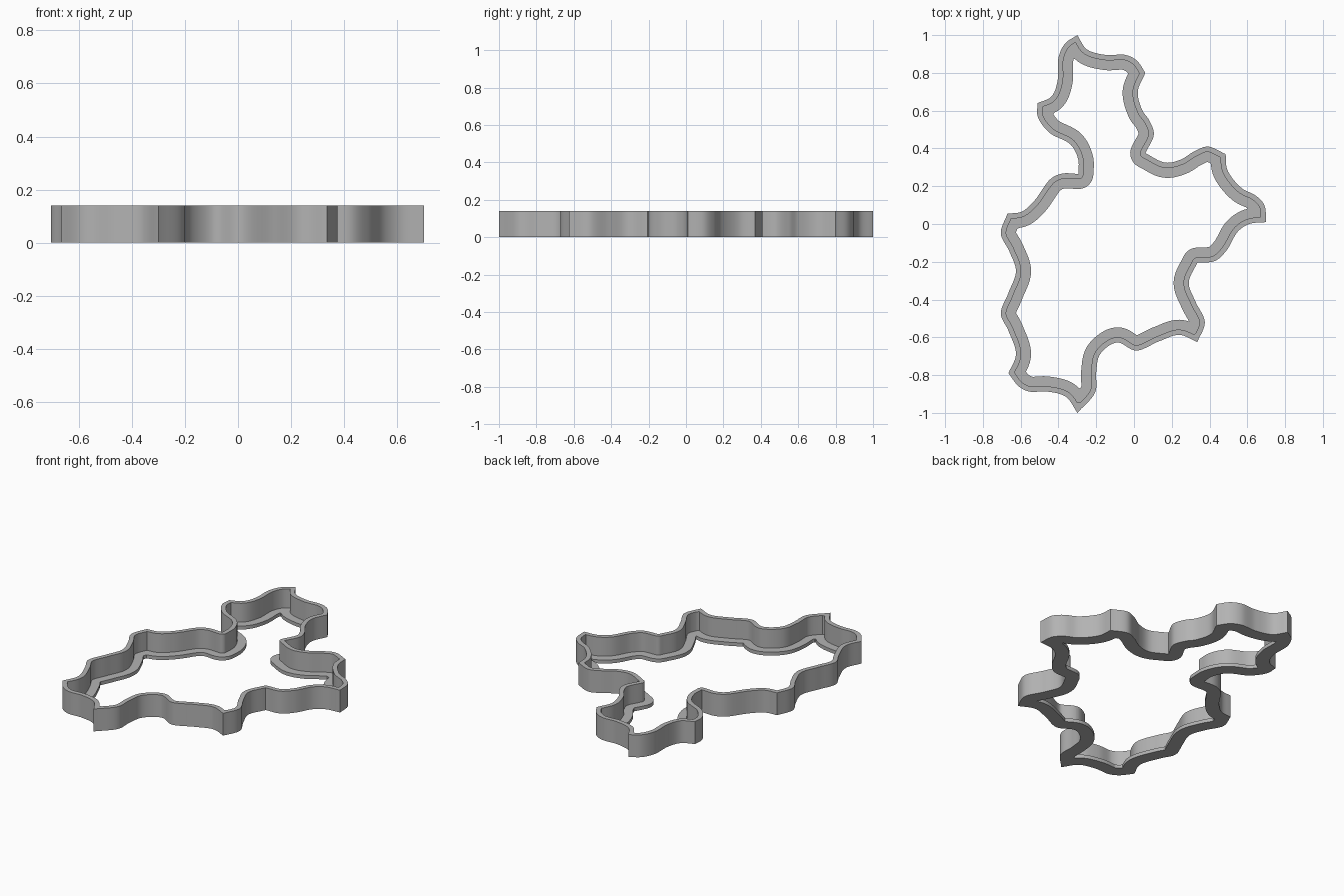
import bpy
import bmesh
import math
from mathutils import Vector
from mathutils.geometry import intersect_point_line

HEIGHT = 0.14
RIM_HEIGHT = 0.022
WALL_WIDTH = 0.028
RIM_WIDTH = 0.08
STEPS = 9

# Wavy strands of the outline, clockwise; each ends on a sharp corner
START = (-.30, 1)
STRANDS = [
    [(-.25, .925), (-.15, .895), (-.045, .895), (.015, .865), (.06, .80)],
    [(.02, .70), (.045, .60), (.08, .55), (.105, .475), (.06, .375)],
    [(.165, .325), (.245, .34), (.32, .385), (.39, .41), (.485, .37)],
    [(.495, .285), (.57, .19), (.645, .15), (.69, .10), (.70, .01)],
    [(.61, 0), (.55, -.04), (.49, -.14), (.43, -.195), (.335, -.205)],
    [(.29, -.31), (.325, -.41), (.375, -.52), (.335, -.625)],
    [(.24, -.587), (.135, -.62), (.01, -.67), (-.09, -.627),
     (-.18, -.69), (-.20, -.785), (-.205, -.89), (-.30, -1)],
    [(-.36, -.915), (-.46, -.887), (-.555, -.887), (-.61, -.86), (-.665, -.79)],
    [(-.625, -.69), (-.665, -.565), (-.705, -.475), (-.665, -.365),
     (-.625, -.25), (-.66, -.145), (-.705, -.05), (-.67, .055)],
    [(-.595, .065), (-.53, .12), (-.44, .24), (-.38, .267), (-.295, .265)],
    [(-.295, .34), (-.335, .42), (-.45, .485), (-.51, .57), (-.51, .64)],
    [(-.437, .675), (-.405, .755), (-.40, .88), (-.365, .955), START],
]


def smooth_strand(points):
    """Centripetal spline through the points, without the last one."""
    pts = [Vector(p) for p in points]
    pts = [2 * pts[0] - pts[1]] + pts + [2 * pts[-1] - pts[-2]]
    result = []
    for i in range(1, len(pts) - 2):
        a, b, c, d = pts[i - 1:i + 3]
        ta = 0
        tb = ta + math.sqrt((b - a).length)
        tc = tb + math.sqrt((c - b).length)
        td = tc + math.sqrt((d - c).length)
        for step in range(STEPS):
            t = tb + (tc - tb) * step / STEPS
            ab = a.lerp(b, (t - ta) / (tb - ta))
            bc = b.lerp(c, (t - tb) / (tc - tb))
            cd = c.lerp(d, (t - tc) / (td - tc))
            left = ab.lerp(bc, (t - ta) / (tc - ta))
            right = bc.lerp(cd, (t - tb) / (td - tb))
            result.append(left.lerp(right, (t - tb) / (tc - tb)))
    return result


def distance_to_loop(point, loop):
    best = 10
    for a, b in zip(loop, loop[1:] + loop[:1]):
        if (a - point).length > best + 0.1:
            continue
        near, t = intersect_point_line(point, a, b)
        near = a.lerp(b, min(max(t, 0), 1))
        best = min(best, (near.to_2d() - point).length)
    return best


def inset_loop(loop, width):
    """Inner parallel loop: round at hollow corners, mitred at outer ones."""
    result = []
    for i, p in enumerate(loop):
        before = (p - loop[i - 1]).normalized()
        after = (loop[(i + 1) % len(loop)] - p).normalized()
        n0 = Vector((before.y, -before.x))
        n1 = Vector((after.y, -after.x))
        turn = math.atan2(before.x * after.y - before.y * after.x, before.dot(after))
        if turn > 0.2:
            count = math.ceil(turn / 0.15)
            normals = [n0.slerp(n1, k / count) for k in range(count + 1)]
        else:
            middle = (n0 + n1).normalized()
            normals = [middle / middle.dot(n0)]
        result += [p + n * width for n in normals]
    return [q for q in result if distance_to_loop(q, loop) > width - 0.0008]


def extruded_ring(name, outer, inner, height, material):
    """Flat band between two loops, raised from the ground."""
    curve = bpy.data.curves.new(name, 'CURVE')
    curve.dimensions = '2D'
    curve.fill_mode = 'BOTH'
    curve.extrude = height / 2
    for loop in (outer, inner):
        spline = curve.splines.new('POLY')
        spline.points.add(len(loop) - 1)
        for point, co in zip(spline.points, loop):
            point.co = (co.x, co.y, 0, 1)
        spline.use_cyclic_u = True
    obj = bpy.data.objects.new(name, curve)
    bpy.context.collection.objects.link(obj)
    bpy.ops.object.select_all(action='DESELECT')
    obj.select_set(True)
    bpy.context.view_layer.objects.active = obj
    bpy.ops.object.convert(target='MESH')
    obj = bpy.context.object
    obj.name = name
    bm = bmesh.new()
    bm.from_mesh(obj.data)
    bmesh.ops.remove_doubles(bm, verts=bm.verts, dist=0.0001)
    bmesh.ops.translate(bm, verts=bm.verts, vec=(0, 0, height / 2))
    bmesh.ops.recalc_face_normals(bm, faces=bm.faces)
    bm.to_mesh(obj.data)
    bm.free()
    obj.data.materials.clear()
    obj.data.materials.append(material)
    bpy.ops.object.shade_smooth_by_angle(angle=math.radians(30))
    return obj


cube = bpy.data.objects.get("Cube")
if cube:
    bpy.data.objects.remove(cube, do_unlink=True)

# Plain grey for every part
grey = bpy.data.materials.new("plain_grey")
grey.use_nodes = True
colour = (0.45, 0.45, 0.45, 1)
grey.diffuse_color = colour
grey.node_tree.nodes["Principled BSDF"].inputs["Base Color"].default_value = colour

# Outline and its two inner parallels
outline = []
corner = START
for strand in STRANDS:
    outline += smooth_strand([corner] + strand)
    corner = strand[-1]
wall_inside = inset_loop(outline, WALL_WIDTH)
rim_inside = inset_loop(outline, RIM_WIDTH)

# Tall cutting wall and the low rim along its inner foot
extruded_ring("wall", outline, wall_inside, HEIGHT, grey)
extruded_ring("base_rim", wall_inside, rim_inside, RIM_HEIGHT, grey)
